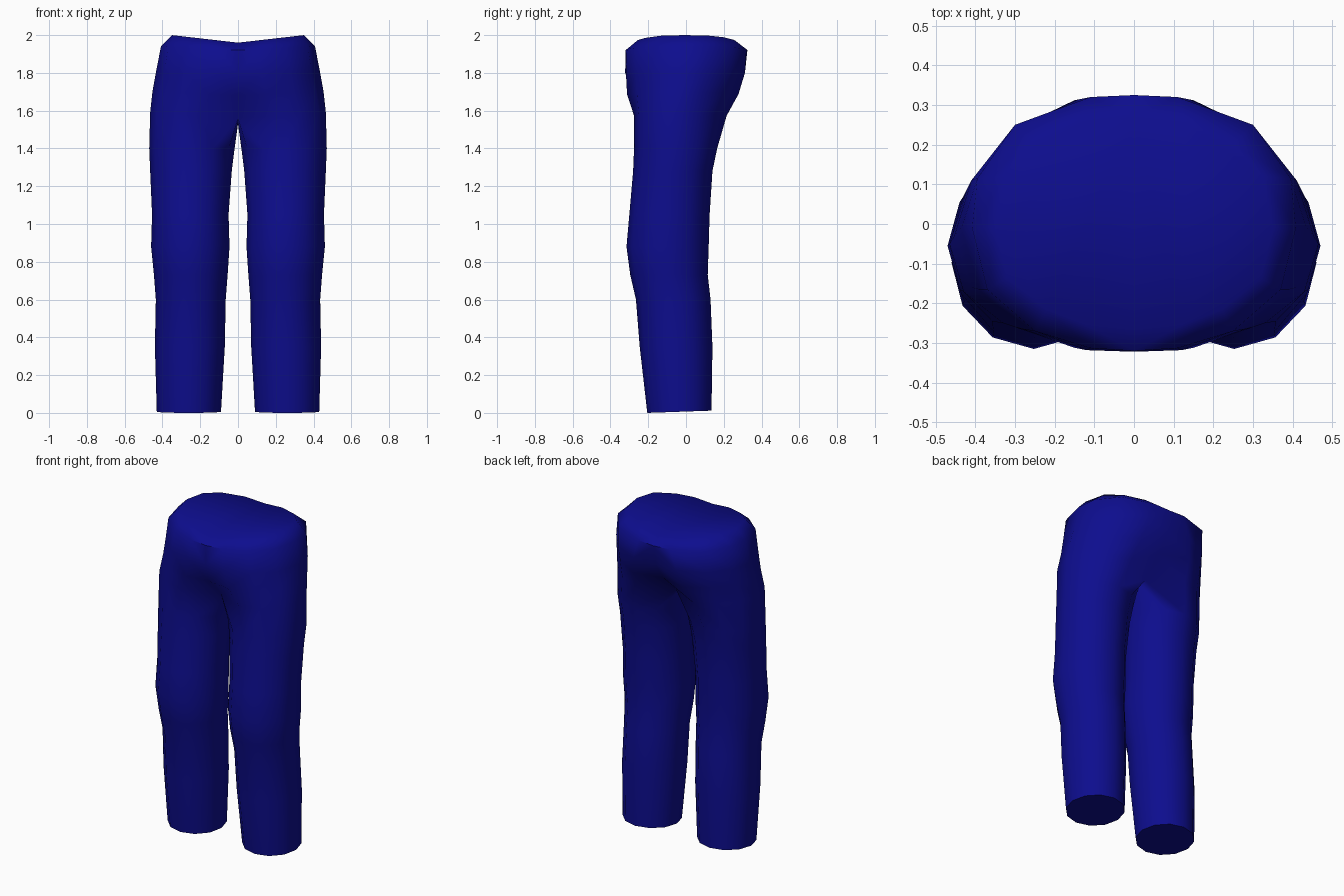
import bpy, bmesh, math

if "Cube" in bpy.data.objects:
    bpy.data.objects.remove(bpy.data.objects["Cube"])

blue = bpy.data.materials.new("navy blue")
blue.diffuse_color = (0.004, 0.004, 0.27, 1)
blue.use_nodes = True
blue.node_tree.nodes["Principled BSDF"].inputs["Base Color"].default_value = blue.diffuse_color

N = 12  # points round a leg: 0-8 run front-outside-back, 9-11 face the other leg

# Leg sections: height, inner x, outer x, front y, back y
LEG = [
    (0.01, 0.09, 0.43, -0.205, 0.135),
    (0.35, 0.07, 0.44, -0.245, 0.14),
    (0.60, 0.065, 0.435, -0.265, 0.13),
    (0.73, 0.055, 0.445, -0.295, 0.115),
    (0.88, 0.045, 0.46, -0.315, 0.12),
    (1.05, 0.05, 0.455, -0.30, 0.125),
    (1.28, 0.033, 0.465, -0.28, 0.14),
    (1.40, 0.018, 0.47, -0.275, 0.165),
]

# Hip half sections: heights at centre and at side, then (x, y) from front to back
HIPS = [
    (1.56, 1.59, [(0, -.17), (.2, -.275), (.33, -.25), (.43, -.17), (.465, -.05),
                  (.43, .07), (.33, .165), (.2, .215), (0, .10)]),
    (1.68, 1.70, [(0, -.285), (.15, -.312), (.3, -.26), (.41, -.16), (.453, -.03),
                  (.42, .09), (.32, .20), (.18, .278), (0, .225)]),
    (1.80, 1.80, [(0, -.322), (.12, -.318), (.28, -.265), (.39, -.165), (.435, -.01),
                  (.41, .11), (.31, .235), (.15, .312), (0, .305)]),
    (1.92, 1.94, [(0, -.32), (.11, -.313), (.25, -.27), (.37, -.165), (.408, -.01),
                  (.395, .115), (.30, .25), (.11, .32), (0, .325)]),
    (1.96, 2.00, [(0, -.265), (.12, -.255), (.22, -.215), (.32, -.135), (.35, -.01),
                  (.325, .12), (.25, .2), (.13, .255), (0, .27)]),
]

bm = bmesh.new()


def bridge(lower, upper, closed):
    count = len(lower) if closed else len(lower) - 1
    for i in range(count):
        j = (i + 1) % len(lower)
        bm.faces.new((lower[i], lower[j], upper[j], upper[i]))


# Right leg rings
rings = []
for z, x0, x1, y0, y1 in LEG:
    ring = []
    for i in range(N):
        a = math.radians(-120 + 30 * i)
        y = (y0 + y1) / 2 + (y1 - y0) / 2 * math.sin(a)
        ring.append(bm.verts.new(((x0 + x1) / 2 + (x1 - x0) / 2 * math.cos(a), y,
                                  z + (0.012 * (y - y0) / (y1 - y0) if z < 0.1 else 0))))
    rings.append(ring)
for v in rings[0]:
    v.co.z -= 0.01
bm.faces.new(list(reversed(rings[0])))
for a, b in zip(rings, rings[1:]):
    bridge(a, b, True)

# Right half of the hips
halves = []
for zc, zs, pts in HIPS:
    xmax = max(p[0] for p in pts)
    halves.append([bm.verts.new((x, y, zc + (zs - zc) * x / xmax)) for x, y in pts])
for a, b in zip(halves, halves[1:]):
    bridge(a, b, False)
bm.faces.new(halves[-1])

# Crotch seam closes the leg opening on the centre line
seam = [bm.verts.new((0, y, z)) for y, z in ((.04, 1.54), (-.04, 1.53), (-.11, 1.54))]
bridge(rings[-1], halves[0] + seam, True)

# Mirror to the left side and weld along the centre
geom = bm.verts[:] + bm.edges[:] + bm.faces[:]
copy = bmesh.ops.duplicate(bm, geom=geom)["geom"]
for v in copy:
    if isinstance(v, bmesh.types.BMVert):
        v.co.x = -v.co.x
bmesh.ops.reverse_faces(bm, faces=[f for f in copy if isinstance(f, bmesh.types.BMFace)])
bmesh.ops.remove_doubles(bm, verts=bm.verts[:], dist=0.0005)
bmesh.ops.recalc_face_normals(bm, faces=bm.faces[:])

mesh = bpy.data.meshes.new("trousers")
bm.to_mesh(mesh)
bm.free()
mesh.materials.append(blue)
trousers = bpy.data.objects.new("trousers", mesh)
bpy.context.collection.objects.link(trousers)

# Smooth cloth with crisp waist and hem edges
bpy.context.view_layer.objects.active = trousers
trousers.select_set(True)
bpy.ops.object.shade_smooth_by_angle(angle=math.radians(50))
